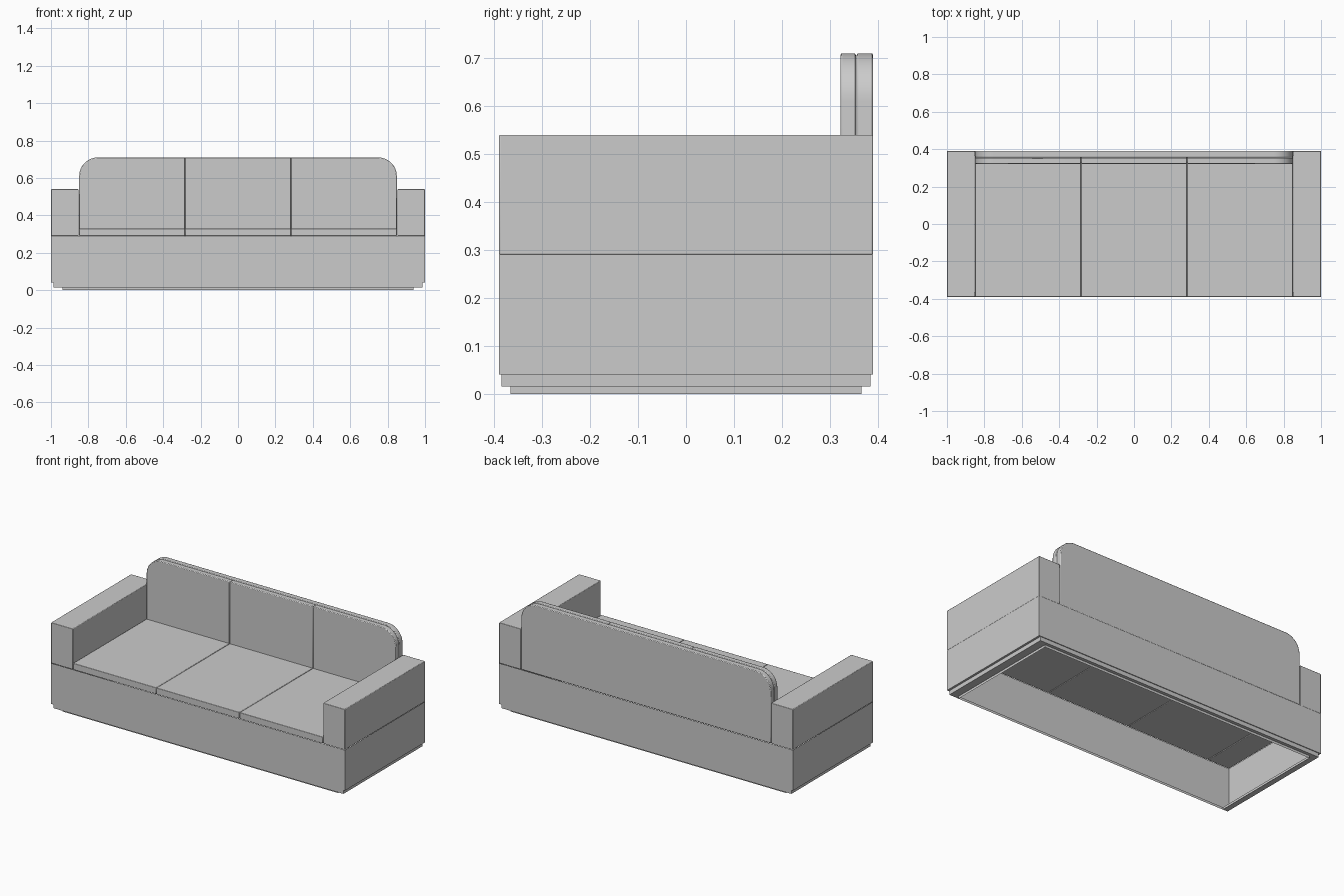
import bpy, bmesh, math

if "Cube" in bpy.data.objects:
    bpy.data.objects.remove(bpy.data.objects["Cube"])


def finish(name, bm, bevel=0.0):
    bmesh.ops.recalc_face_normals(bm, faces=bm.faces)
    me = bpy.data.meshes.new(name)
    bm.to_mesh(me)
    bm.free()
    ob = bpy.data.objects.new(name, me)
    bpy.context.collection.objects.link(ob)
    if bevel:
        m = ob.modifiers.new("Bevel", 'BEVEL')
        m.width = bevel
        m.segments = 2
        m.limit_method = 'ANGLE'
        m.angle_limit = math.radians(40)
    bpy.ops.object.select_all(action='DESELECT')
    bpy.context.view_layer.objects.active = ob
    ob.select_set(True)
    bpy.ops.object.shade_smooth_by_angle(angle=math.radians(35))
    return ob


def profile(name, pts, y0, y1, bevel):
    # closed x-z outline extruded along y
    bm = bmesh.new()
    face = bm.faces.new([bm.verts.new((x, y0, z)) for x, z in pts])
    ext = bmesh.ops.extrude_face_region(bm, geom=[face])
    for v in ext["geom"]:
        if isinstance(v, bmesh.types.BMVert):
            v.co.y = y1
    finish(name, bm, bevel)


def box(name, x0, x1, y0, y1, z0, z1, bevel=0.003):
    profile(name, [(x0, z0), (x1, z0), (x1, z1), (x0, z1)], y0, y1, bevel)


def shell(name, levels):
    # thin open rectangular shell through (half x, half y, z) levels
    bm = bmesh.new()
    loops = [[bm.verts.new((sx * hx, sy * hy, z))
              for sx, sy in ((-1, -1), (1, -1), (1, 1), (-1, 1))]
             for hx, hy, z in levels]
    for a, b in zip(loops, loops[1:]):
        for i in range(4):
            j = (i + 1) % 4
            bm.faces.new((a[i], a[j], b[j], b[i]))
    finish(name, bm)


def rounded_outline(x0, x1, z0, z1, r, left, right):
    # rectangle with optional rounded upper corners
    pts = [(x0, z0), (x1, z0)]
    for use, cx, x, start in ((right, x1 - r, x1, 0), (left, x0 + r, x0, 90)):
        if use:
            for i in range(13):
                a = math.radians(start + 90 * i / 12)
                pts.append((cx + r * math.cos(a), z1 - r + r * math.sin(a)))
        else:
            pts.append((x, z1))
    return pts


# open-bottomed base with stepped plinth and foot
shell("base", [(0.938, 0.366, 0.0), (0.938, 0.366, 0.015),
               (0.987, 0.385, 0.015), (0.987, 0.385, 0.04),
               (1.0, 0.39, 0.04), (1.0, 0.39, 0.29)])

# arms
for side, s in (("left", -1), ("right", 1)):
    x0, x1 = sorted((s * 0.852, s * 1.0))
    box(side + "_arm", x0, x1, -0.39, 0.39, 0.29, 0.54)

# three seat cushions and three back cushions
W = 1.7 / 3
for i in range(3):
    x0 = -0.85 + i * W + 0.001
    x1 = x0 + W - 0.002
    box("seat_cushion_%d" % (i + 1), x0, x1, -0.39, 0.389, 0.29, 0.33)
    profile("back_cushion_%d" % (i + 1),
            rounded_outline(x0, x1, 0.292, 0.71, 0.1, i == 0, i == 2),
            0.322, 0.354, 0.004)

# back panel
profile("back_panel", rounded_outline(-0.849, 0.849, 0.291, 0.71, 0.1, True, True),
        0.356, 0.39, 0.004)
